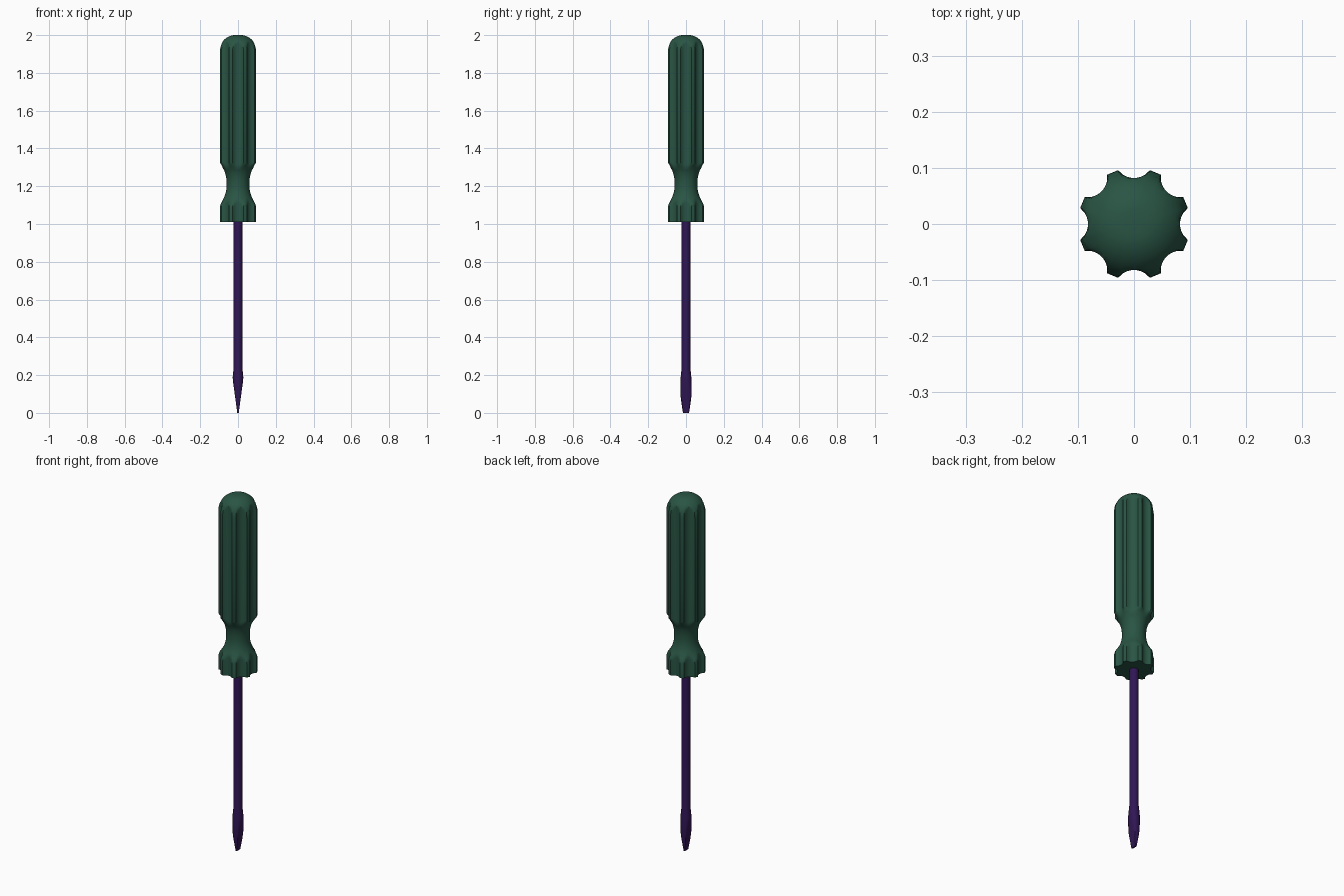
import bpy, bmesh, math

if "Cube" in bpy.data.objects:
    bpy.data.objects.remove(bpy.data.objects["Cube"])


def material(name, rgb):
    m = bpy.data.materials.new(name)
    m.diffuse_color = (*rgb, 1)
    m.use_nodes = True
    m.node_tree.nodes["Principled BSDF"].inputs["Base Color"].default_value = m.diffuse_color
    return m


def loft(name, rings, mat, angle):
    """Skin a stack of equal-length closed rings and cap both ends."""
    bm = bmesh.new()
    loops = [[bm.verts.new(p) for p in ring] for ring in rings]
    n = len(loops[0])
    for a, b in zip(loops, loops[1:]):
        for i in range(n):
            j = (i + 1) % n
            bm.faces.new((a[i], a[j], b[j], b[i]))
    bm.faces.new(loops[0][::-1])
    bm.faces.new(loops[-1])
    mesh = bpy.data.meshes.new(name)
    bm.to_mesh(mesh)
    bm.free()
    ob = bpy.data.objects.new(name, mesh)
    bpy.context.collection.objects.link(ob)
    mesh.materials.append(mat)
    bpy.ops.object.select_all(action='DESELECT')
    ob.select_set(True)
    bpy.context.view_layer.objects.active = ob
    bpy.ops.object.shade_smooth_by_angle(angle=math.radians(angle))
    return ob


green = material("green_plastic", (0.022, 0.09, 0.058))
purple = material("purple_steel", (0.03, 0.008, 0.09))

# Handle cross-section: eight round grooves between narrow ridges
RIDGE, FLOOR, HALF, STEPS = 0.1, 0.082, math.radians(16.5), 8
half_chord = RIDGE * math.sin(HALF)
sag = RIDGE * math.cos(HALF) - FLOOR
groove_r = (half_chord ** 2 + sag ** 2) / (2 * sag)
groove_c = FLOOR + groove_r
section = []
for k in range(8):
    for s in range(STEPS + 1):
        t = HALF * (2 * s / STEPS - 1)
        root = max(0, groove_r ** 2 - (groove_c * math.sin(t)) ** 2)
        r = min(RIDGE, groove_c * math.cos(t) - math.sqrt(root))
        section.append((t + k * math.pi / 4, r))

# Handle side profile (z, radius): collar, neck, grip and domed end
profile = [(1.01, 0.1), (1.09, 0.1), (1.105, 0.096), (1.12, 0.086), (1.135, 0.077),
           (1.15, 0.07), (1.17, 0.064), (1.19, 0.0605), (1.21, 0.06), (1.23, 0.0605),
           (1.25, 0.063), (1.27, 0.068), (1.285, 0.074), (1.3, 0.083), (1.315, 0.093),
           (1.325, 0.1), (1.91, 0.1)]
for i in range(1, 13):
    a = math.radians(90 * i / 12)
    profile.append((1.91 + 0.09 * math.sin(a), 0.015 + 0.085 * math.cos(a)))
loft("handle", [[(min(R, r) * math.cos(t), min(R, r) * math.sin(t), z)
                 for t, r in section] for z, R in profile], green, 35)

# Shaft and blade (z, radius, half thickness): flared round tip cut to a wedge
blade = [(0, 0.016, 0.004), (0.03, 0.021, 0.008), (0.06, 0.025, 0.012),
         (0.1, 0.03, 0.0175), (0.17, 0.029, 0.027), (0.19, 0.0282, 0.03),
         (0.24, 0.023, 0.03), (1.03, 0.023, 0.03)]
N = 24
rings = []
for z, r, w in blade:
    ring = []
    for i in range(N):
        a = 2 * math.pi * i / N
        ring.append((max(-w, min(w, r * math.cos(a))), r * math.sin(a), z))
    rings.append(ring)
loft("shaft", rings, purple, 30)
